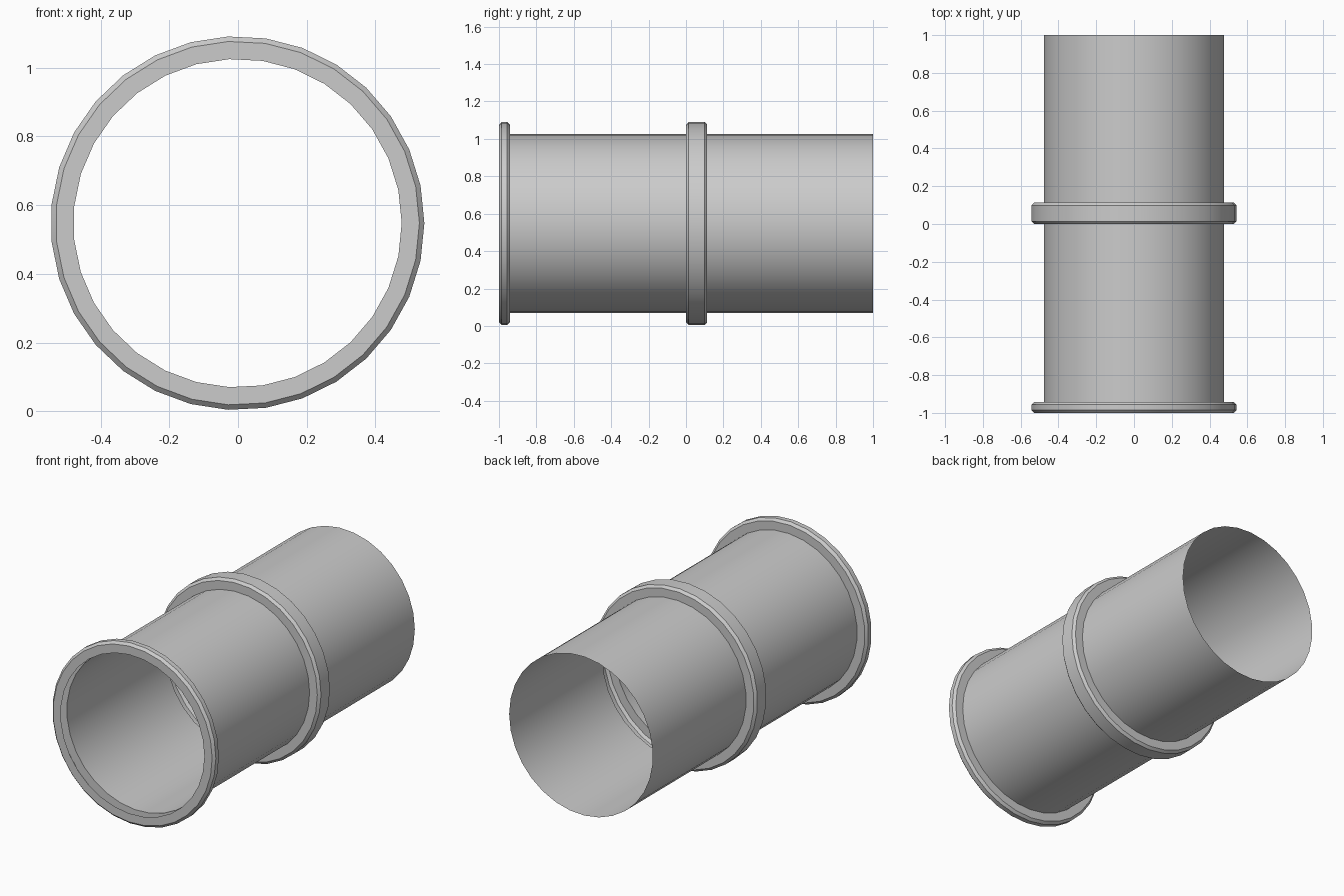
import bpy, bmesh, math

if "Cube" in bpy.data.objects:
    bpy.data.objects.remove(bpy.data.objects["Cube"])

SIDES = 31
CX, CZ = -0.0014, 0.5475
TUBE, RIM, BEVEL = 0.478, 0.544, 0.0145


def collar(y0, y1):
    """Profile of a raised, bevelled collar between two stations."""
    return [(TUBE, y0), (RIM - BEVEL, y0), (RIM, y0 + BEVEL),
            (RIM, y1 - BEVEL), (RIM - BEVEL, y1), (TUBE, y1)]


# Thin pipe wall: front rim, pipe, middle collar, pipe to the open back end
profile = collar(-1.0, -0.942) + collar(0.0, 0.113) + [(TUBE, 1.0)]

# Revolve the profile around the y axis
bm = bmesh.new()
rings = []
for r, y in profile:
    rings.append([bm.verts.new((CX + r * math.cos(a), y, CZ + r * math.sin(a)))
                  for a in (2 * math.pi * i / SIDES for i in range(SIDES))])
for a, b in zip(rings, rings[1:]):
    for i in range(SIDES):
        j = (i + 1) % SIDES
        bm.faces.new((a[i], b[i], b[j], a[j]))
bm.normal_update()

# Point the normals outward, away from the pipe axis
test = next(f for f in bm.faces if all(abs(v.co.y) > 0.1 for v in f.verts)
            and f.calc_center_median().y > 0.3)
c = test.calc_center_median()
if test.normal.x * (c.x - CX) + test.normal.z * (c.z - CZ) < 0:
    bmesh.ops.reverse_faces(bm, faces=bm.faces[:])

mesh = bpy.data.meshes.new("pipe_section")
bm.to_mesh(mesh)
bm.free()
pipe = bpy.data.objects.new("pipe_section", mesh)
bpy.context.collection.objects.link(pipe)

# Smooth around the pipe, sharp at the collar edges
bpy.context.view_layer.objects.active = pipe
pipe.select_set(True)
bpy.ops.object.shade_smooth_by_angle(angle=math.radians(30))
